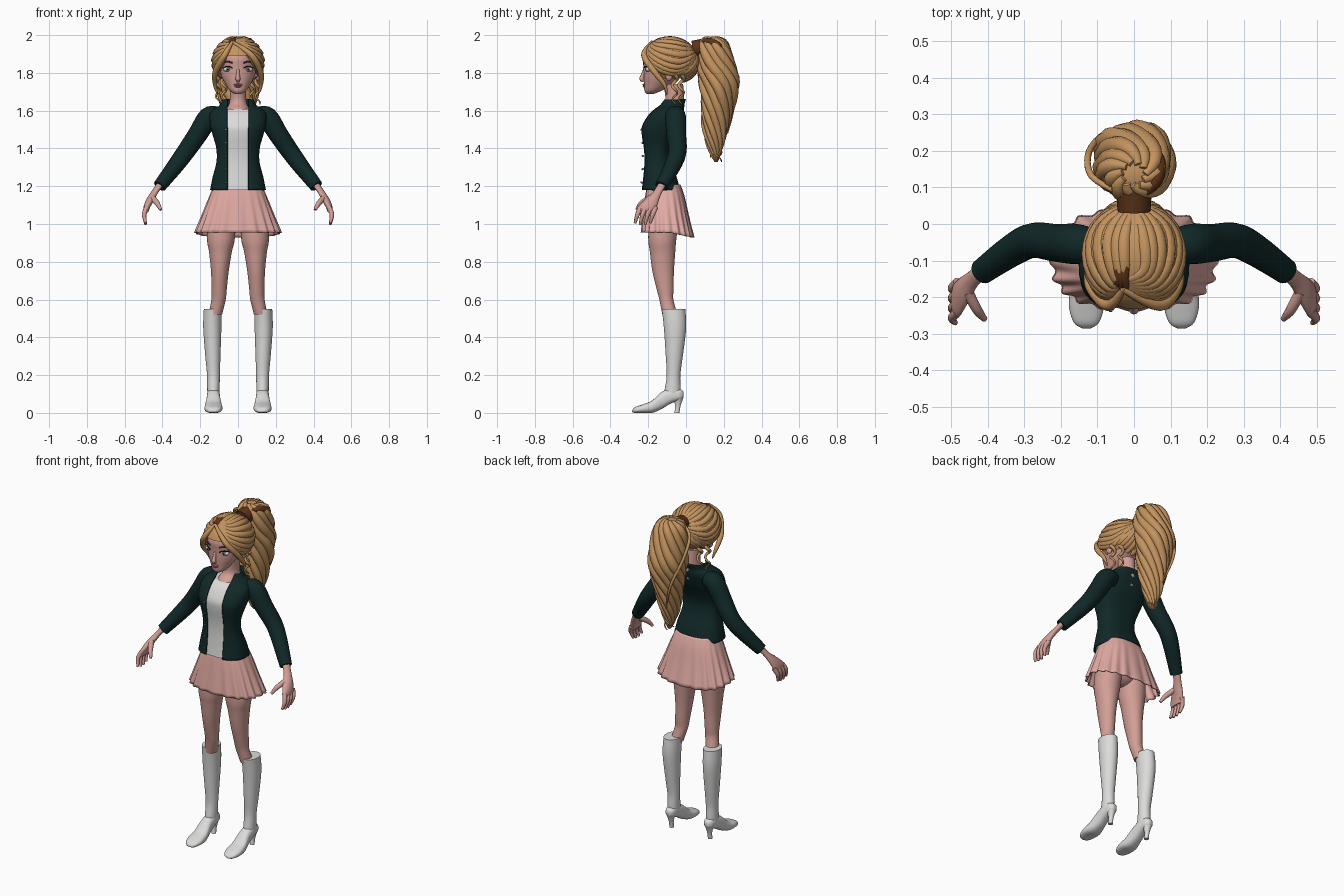
import bpy, bmesh, math
from mathutils import Vector, Matrix

cube = bpy.data.objects.get("Cube")
if cube:
    bpy.data.objects.remove(cube, do_unlink=True)


def material(name, *srgb):
    color = [(c / 255) ** 2.2 for c in srgb] + [1]
    mat = bpy.data.materials.new(name)
    mat.use_nodes = True
    mat.diffuse_color = color
    mat.node_tree.nodes["Principled BSDF"].inputs["Base Color"].default_value = color
    return mat


SKIN = material("skin", 208, 157, 148)
HAIR = material("golden hair", 194, 146, 95)
DARK_HAIR = material("dark hair", 92, 54, 30)
JACKET = material("dark green cloth", 24, 44, 44)
WHITE = material("white", 218, 218, 217)
PINK = material("pink cloth", 226, 170, 163)
LIPS = material("lips", 184, 115, 115)
BLACK = material("lash black", 40, 28, 26)
IRIS = material("grey green", 105, 120, 112)


def finish(name, bm, mat, thickness=0):
    bmesh.ops.recalc_face_normals(bm, faces=bm.faces)
    mesh = bpy.data.meshes.new(name)
    bm.to_mesh(mesh)
    bm.free()
    mesh.materials.append(mat)
    for poly in mesh.polygons:
        poly.use_smooth = True
    mesh.set_sharp_from_angle(angle=math.radians(50))
    obj = bpy.data.objects.new(name, mesh)
    bpy.context.collection.objects.link(obj)
    if thickness:
        mod = obj.modifiers.new("thickness", 'SOLIDIFY')
        mod.thickness = thickness
    return obj


def build(name, shells, mat, closed=True, caps=True, thickness=0):
    """Skin each list of rings with quads."""
    bm = bmesh.new()
    for rings in shells:
        loops = [[bm.verts.new(p) for p in ring] for ring in rings]
        n = len(loops[0])
        for a, b in zip(loops, loops[1:]):
            for i in range(n if closed else n - 1):
                j = (i + 1) % n
                bm.faces.new((a[i], a[j], b[j], b[i]))
        if caps:
            bm.faces.new(loops[0])
            bm.faces.new(loops[-1])
    return finish(name, bm, mat, thickness)


def smooth(rows, steps=4):
    """Catmull-Rom interpolation through rows of numbers."""
    out = []
    last = len(rows) - 1
    for i in range(last):
        quad = zip(rows[max(i - 1, 0)], rows[i], rows[i + 1], rows[min(i + 2, last)])
        quad = list(quad)
        for k in range(steps):
            t = k / steps
            out.append([b + t / 2 * (c - a + t * (2 * a - 5 * b + 4 * c - d + t * (3 * b - a - 3 * c + d)))
                        for a, b, c, d in quad])
    return out + [list(rows[last])]


def spow(v, p):
    return math.copysign(abs(v) ** p, v)


def ring(z, x, y, rx, ry, power=1, n=32, gap=0):
    """Horizontal oval; a gap leaves an opening at the front."""
    start = math.asin(min(gap / rx, 1) ** (1 / power)) if gap else 0
    span = 2 * math.pi - 2 * start
    angles = [start + span * i / (n - 1 if gap else n) for i in range(n)]
    return [(x + rx * spow(math.sin(a), power), y - ry * spow(math.cos(a), power), z) for a in angles]


def loft(rows, side=1, **kw):
    return [ring(z, x * side, y, rx, ry, **kw) for z, x, y, rx, ry in smooth(rows)]


def depth(rows):
    """Rows of height, front, back, half width become loft rows."""
    return [(z, 0, (f + b) / 2, w, (b - f) / 2) for z, f, b, w in rows]


def tube(rows, side=1, n=10, steps=5):
    """Round tapered tube through rows of x, y, z, radius."""
    path = smooth(rows, steps)
    pts = [Vector((x * side, y, z)) for x, y, z, r in path]
    rings, u = [], None
    for i, p in enumerate(pts):
        t = (pts[min(i + 1, len(pts) - 1)] - pts[max(i - 1, 0)]).normalized()
        u = t.orthogonal() if u is None else u - t * u.dot(t)
        u.normalize()
        v, r = t.cross(u), max(path[i][3], .001)
        rings.append([p + r * (u * math.cos(a) + v * math.sin(a))
                      for a in (2 * math.pi * k / n for k in range(n))])
    return rings


def blob(name, center, scale, mat, keep=None):
    bm = bmesh.new()
    place = Matrix.Translation(center) @ Matrix.Diagonal((*scale, 1))
    bmesh.ops.create_uvsphere(bm, u_segments=32, v_segments=24, radius=1, matrix=place)
    if keep:
        bmesh.ops.delete(bm, geom=[v for v in bm.verts if not keep(v.co)], context='VERTS')
    return finish(name, bm, mat)


# Torso: shirt inside an open jacket
torso = depth([(1.18, -.238, -.03, .148), (1.25, -.23, -.05, .134), (1.33, -.225, -.08, .114),
               (1.4, -.228, -.085, .115), (1.47, -.238, -.06, .134), (1.52, -.236, -.035, .147),
               (1.58, -.2, -.015, .15), (1.61, -.168, -.01, .128), (1.63, -.145, -.01, .095),
               (1.66, -.125, 0, .082)])
build("jacket", [loft(torso, power=.8, n=40, gap=.056)], JACKET, closed=False, caps=False, thickness=.008)
inner = [(z, x, y, rx - .012, ry - .012) for z, x, y, rx, ry in torso[:-2]]
build("shirt", [loft(inner, power=.8)], WHITE)
build("neck", [loft(depth([(1.56, -.17, -.02, .08), (1.61, -.152, -.01, .06), (1.65, -.11, -.01, .044),
                           (1.74, -.12, -.015, .044)]))], SKIN)
for i in range(5):
    blob("jacket_button", (-.064, -.229 - .006 * (i in (0, 4)), 1.22 + .07 * i), (.006, .006, .006), IRIS)

# Pleated skirt with a lower back hem
rings = []
for z, x, y, rx, ry in smooth(depth([(1.21, -.205, -.03, .125), (1.15, -.215, -.008, .15),
                                     (1.05, -.226, .015, .188), (.955, -.235, .04, .225)])):
    drop = (1.21 - z) / .255
    loop = ring(z, x, y, rx, ry, power=.8, n=160)
    for i, (px, py, pz) in enumerate(loop):
        fold = 1 + .035 * drop * math.cos(i * 2 * math.pi / 8)
        back = max(0, py + .08) * .22 * drop
        loop[i] = (px * fold, y + (py - y) * fold, pz - back)
    rings.append(loop)
build("skirt", [rings], PINK, caps=False, thickness=.005)
blob("hips", (0, -.112, 1.08), (.13, .088, .12), SKIN)

# Limbs, mirrored to both sides
for side, label in ((1, "left_"), (-1, "right_")):
    leg = [(1.1, .08, -.11, .072, .082), (.93, .09, -.125, .074, .075), (.85, .093, -.124, .06, .067),
           (.75, .096, -.121, .047, .057), (.65, .1, -.11, .04, .044), (.6, .103, -.104, .038, .037),
           (.52, .12, -.085, .036, .04)]
    build(label + "leg", [loft(leg, side)], SKIN)
    boot = [(.55, .134, -.066, .047, .062), (.45, .136, -.058, .048, .059), (.3, .133, -.062, .04, .045),
            (.2, .13, -.066, .034, .036), (.13, .13, -.07, .033, .042), (.08, .13, -.075, .032, .046)]
    build(label + "boot", [loft(boot, side)], WHITE)
    # Foot sections run from the toe to the back of the heel: y, bottom, top, half width
    foot = smooth([(-.285, .004, .015, .012), (-.27, 0, .03, .034), (-.23, 0, .045, .047),
                   (-.18, 0, .065, .045), (-.13, .02, .11, .037), (-.08, .05, .13, .034),
                   (-.03, .068, .125, .028), (-.012, .08, .11, .012)])
    build(label + "foot", [[[(side * .13 + px, y, py) for px, py, q in
                             ring(0, 0, (lo + hi) / 2, w, (hi - lo) / 2, power=.8)]
                            for y, lo, hi, w in foot]], WHITE)
    build(label + "boot_heel", [loft([(0, .13, -.048, .013, .013), (.04, .13, -.043, .014, .015),
                                      (.085, .13, -.04, .026, .028)], side)], WHITE)
    sleeve = [(.105, -.06, 1.575, .045), (.155, -.055, 1.565, .055), (.21, -.052, 1.48, .052),
              (.275, -.045, 1.385, .048), (.33, -.07, 1.31, .044), (.415, -.13, 1.2, .035)]
    build(label + "sleeve", [tube(sleeve, side, n=20)], JACKET)
    palm = [(1.22, .405, -.12, .022, .024), (1.17, .44, -.15, .02, .024), (1.13, .464, -.18, .022, .038),
            (1.09, .482, -.205, .018, .05), (1.06, .487, -.213, .011, .046)]
    fingers = [tube([(.482, -.24 + .027 * k, 1.09, .013), (.497, -.257 + .027 * k, 1.05, .012),
                     (.488, -.27 + .027 * k, 1.005 - .008 * (k in (1, 2)), .007)], side) for k in range(4)]
    thumb = tube([(.455, -.185, 1.14, .016), (.428, -.235, 1.11, .014), (.408, -.26, 1.075, .008)], side)
    build(label + "hand", [loft(palm, side, n=20)], SKIN)
    build(label + "fingers", fingers + [thumb], SKIN)

# Head and face
build("head", [loft(depth([(1.688, -.208, -.175, .015), (1.705, -.22, -.13, .042), (1.74, -.222, -.08, .066),
                           (1.78, -.224, -.04, .087), (1.83, -.225, 0, .099), (1.88, -.228, .03, .105),
                           (1.93, -.2, .03, .095), (1.965, -.15, 0, .05)]))], SKIN)
build("nose", [tube([(0, -.22, 1.82, .007), (0, -.23, 1.785, .01), (0, -.234, 1.768, .013),
                     (0, -.222, 1.757, .009)])], SKIN)
blob("upper_lip", (0, -.221, 1.738), (.024, .009, .005), LIPS)
blob("lower_lip", (0, -.219, 1.729), (.019, .01, .006), LIPS)


def face_y(x):
    return -.113 * (1 + math.sqrt(1 - (x / .1) ** 2))


for side, label in ((1, "left_"), (-1, "right_")):
    front = face_y(.054)
    blob(label + "eye", (side * .054, front + .009, 1.819), (.024, .015, .013), WHITE)
    blob(label + "iris", (side * .054, front - .002, 1.819), (.01, .006, .011), IRIS)
    blob(label + "pupil", (side * .054, front - .005, 1.819), (.005, .004, .006), BLACK)
    xs = (.03, .045, .062, .079)
    build(label + "eyelash", [tube([(x, face_y(x) - .004, 1.834 - 14 * (x - .055) ** 2, .003)
                                    for x in xs], side)], BLACK)
    build(label + "eyebrow", [tube([(x, face_y(x) - .003, 1.859 - 10 * (x - .055) ** 2, .004)
                                    for x in xs], side)], DARK_HAIR)
    blob(label + "ear", (side * .103, -.09, 1.79), (.014, .02, .032), SKIN)

# Hair cap, open at the face
CENTER, SIZE = Vector((0, -.085, 1.86)), Vector((.135, .153, .128))
blob("hair_cap", CENTER, SIZE, HAIR,
     lambda p: p.z > 1.765 and p.z > 1.74 + 1.1 * (-.1 - p.y))


def strand(points, radius=.021, lift=.91):
    """Lock of hair lying on the skull."""
    path = smooth(points, 7)
    rows = []
    for i, p in enumerate(path):
        d = Vector([(a - c) / s for a, c, s in zip(p, CENTER, SIZE)]).normalized() * lift
        taper = .5 + .5 * math.sin(math.pi * i / (len(path) - 1))
        rows.append((*(CENTER + d * SIZE), radius * taper))
    return tube(rows, n=8, steps=1)


# Swept locks from the parting round to the tie, and locks up from the nape
PART, TIE = Vector((-.04, -.17, 1.98)), Vector((0, .06, 1.92))
locks = []
for side in (1, -1):
    for i in range(9):
        t = i / 8
        brow = Vector((side * .09, -.2, 1.865)).lerp(Vector((side * .03, -.13, 1.985)), t)
        crown = Vector((side * .13, -.05, 1.785)).lerp(Vector((side * .03, -.03, 1.985)), t)
        locks.append(strand([PART, brow, crown, TIE]))
    fringe = [(-.03, -.18, 1.965, .008), (side * .07, -.222, 1.895, .016), (side * .118, -.17, 1.81, .016),
              (side * .122, -.115, 1.74, .011), (side * .108, -.1, 1.685, .003)]
    locks.append(tube(fringe))
    for k in range(2):
        curl = [(side * (.105 - .03 * k) + .013 * math.cos(j), -.06 + .035 * k + .013 * math.sin(j),
                 1.79 - .012 * j, .011 - .0006 * j) for j in range(14)]
        locks.append(tube(curl, n=8, steps=3))
for i in range(9):
    x = -.12 + .03 * i
    locks.append(strand([(x, -.03, 1.775), (x * .75, .04, 1.82), TIE]))
build("hair_locks", locks, HAIR)
build("parting", [strand([PART + Vector((.02 * k, -.03, -.01)), PART + Vector((.01 * k, .02, .005)),
                          PART + Vector((.022 * k, .07, .01))], .016, .945) for k in (-1, 0, 1)], DARK_HAIR)

# Ponytail: core wrapped in twisted locks
tail = [(1.985, 0, .135, .035, .035), (1.95, 0, .145, .078, .07), (1.85, 0, .16, .095, .09),
        (1.75, 0, .178, .1, .094), (1.65, 0, .17, .088, .08), (1.55, 0, .16, .07, .068),
        (1.45, 0, .155, .05, .05), (1.37, 0, .155, .025, .025), (1.33, 0, .16, .008, .008)]
build("ponytail_core", [loft(tail)], HAIR)
path = smooth(tail)
twists = []
for k in range(11):
    rows = []
    for i, (z, x, y, rx, ry) in enumerate(path):
        a = k * 2 * math.pi / 11 + 5.5 * i / len(path)
        wobble = .85 + .06 * math.sin(3 * k + i * .4)
        rows.append((x + wobble * rx * math.cos(a), y + wobble * ry * math.sin(a), z, .3 * rx))
    twists.append(tube(rows, n=8, steps=1))
for k in range(4):
    twists.append(tube([(.025 * math.cos(j * .8 + k * 1.6), .158 + .03 * math.sin(j * .8 + k * 1.6),
                         1.5 - .017 * j + .012 * k, .012 - .0009 * j) for j in range(11)], n=8, steps=3))
twists.append(tube([(-.03, .08, 1.96, .007), (-.115, .13, 1.91, .009), (-.122, .2, 1.8, .009),
                    (-.07, .25, 1.64, .008), (-.02, .22, 1.48, .003)]))
build("ponytail_locks", twists, HAIR)
build("ponytail_shadow_lock", [tube([(.03, .085, 1.962, .012), (.058, .12, 1.966, .02),
                                     (.068, .17, 1.945, .02), (.05, .21, 1.93, .008)])], DARK_HAIR)
build("hair_tie", [tube([(0, .035, 1.925, .045), (0, .11, 1.935, .05)], n=16)], DARK_HAIR)
